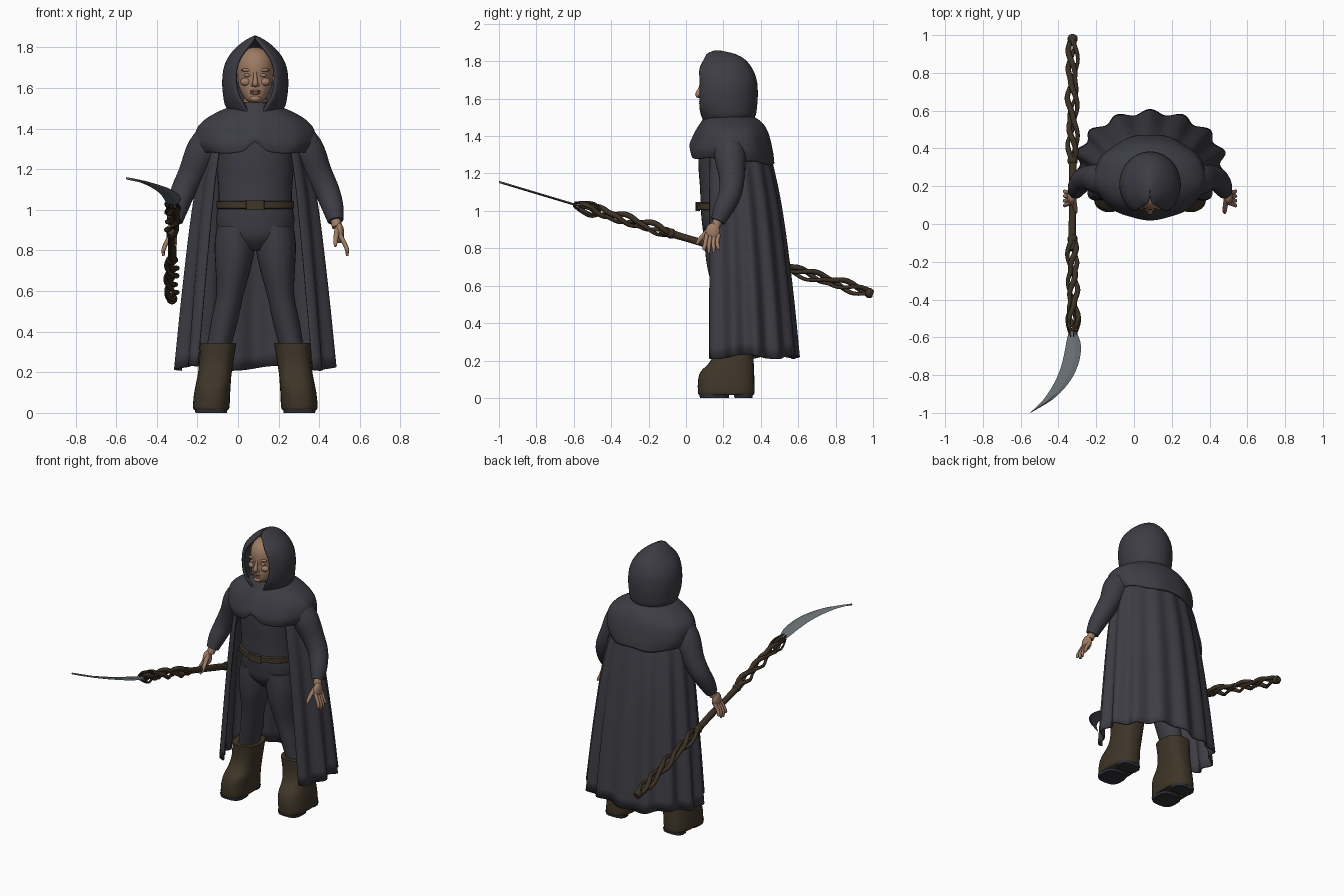
import bpy, bmesh, math
from mathutils import Vector

if "Cube" in bpy.data.objects:
    bpy.data.objects.remove(bpy.data.objects["Cube"])

CX = 0.085  # centre line of the figure


def material(name, r, g, b):
    m = bpy.data.materials.new(name)
    m.use_nodes = True
    m.diffuse_color = (r, g, b, 1)
    m.node_tree.nodes["Principled BSDF"].inputs["Base Color"].default_value = (r, g, b, 1)
    return m


robe = material("charcoal cloth", 0.046, 0.046, 0.058)
leather = material("brown leather", 0.05, 0.036, 0.021)
wood = material("dark wood", 0.045, 0.03, 0.018)
skin = material("skin", 0.34, 0.2, 0.13)
lip = material("lip", 0.25, 0.12, 0.085)
steel = material("steel", 0.13, 0.15, 0.16)
sole_mat = material("dark sole", 0.03, 0.031, 0.04)


def finish(name, bm, mat, thick=0, angle=50):
    mesh = bpy.data.meshes.new(name)
    bm.to_mesh(mesh)
    bm.free()
    ob = bpy.data.objects.new(name, mesh)
    bpy.context.collection.objects.link(ob)
    mesh.materials.append(mat)
    if thick:
        mod = ob.modifiers.new("thickness", "SOLIDIFY")
        mod.thickness = thick
        mod.offset = -1
    bpy.ops.object.select_all(action="DESELECT")
    ob.select_set(True)
    bpy.context.view_layer.objects.active = ob
    bpy.ops.object.shade_smooth_by_angle(angle=math.radians(angle))
    return ob


def smooth_rows(rows, steps):
    """Catmull-Rom interpolation of tuples."""
    out = []
    for i in range(len(rows) - 1):
        a, b, c, d = (rows[max(0, min(len(rows) - 1, i + k))] for k in (-1, 0, 1, 2))
        for s in range(steps):
            t = s / steps
            out.append([q + t / 2 * (r - p + t * (2 * p - 5 * q + 4 * r - v + t * (3 * (q - r) + v - p)))
                        for p, q, r, v in zip(a, b, c, d)])
    return out + [list(rows[-1])]


def loft(name, rows, mat, n=32, steps=4, thick=0, cap=True, power=1, shape=None, angle=50):
    """Rows run upward: z, centre x, half width, front y, back y, front gap half width."""
    bm = bmesh.new()
    rings = []
    gap = max(r[5] for r in rows) > 0
    data = smooth_rows(rows, steps)
    for i, (z, cx, hw, yf, yb, op) in enumerate(data):
        hw = max(hw, 0.003)
        a0 = math.asin(max(0, min(0.95, op / hw))) if gap else 0
        ring = []
        for j in range(n + 1 if gap else n):
            th = a0 + (2 * math.pi - 2 * a0) * j / n
            s, c = (math.copysign(abs(v) ** power, v) for v in (math.sin(th), math.cos(th)))
            k, dz = shape(th, i / (len(data) - 1)) if shape else (1, 0)
            ring.append(bm.verts.new((cx + hw * s * k, (yf + yb) / 2 - (yb - yf) / 2 * c * k, z + dz)))
        rings.append(ring)
    for lo, hi in zip(rings, rings[1:]):
        for j in range(n):
            q = (j + 1) % len(lo)
            bm.faces.new((lo[j], lo[q], hi[q], hi[j]))
    if cap and not gap:
        bm.faces.new(rings[0][::-1])
        bm.faces.new(rings[-1])
    return finish(name, bm, mat, thick, angle)


def sweep(name, path, mat, n=10, steps=4):
    """Round tube through points of x, y, z, radius."""
    bm = bmesh.new()
    rows = smooth_rows(path, steps)
    pts = [Vector(r[:3]) for r in rows]
    rings = []
    for i, p in enumerate(pts):
        d = (pts[min(i + 1, len(pts) - 1)] - pts[max(i - 1, 0)]).normalized()
        u = d.cross(Vector((1, 0.1, 0))).normalized()
        v = d.cross(u)
        rings.append([bm.verts.new(p + rows[i][3] * (u * math.cos(a) + v * math.sin(a)))
                      for a in (2 * math.pi * j / n for j in range(n))])
    for a, b in zip(rings, rings[1:]):
        for j in range(n):
            bm.faces.new((a[j], a[(j + 1) % n], b[(j + 1) % n], b[j]))
    bm.faces.new(rings[0][::-1])
    bm.faces.new(rings[-1])
    bmesh.ops.recalc_face_normals(bm, faces=bm.faces)
    return finish(name, bm, mat)


def blob(name, loc, size, mat):
    bm = bmesh.new()
    bmesh.ops.create_uvsphere(bm, u_segments=20, v_segments=12, radius=1)
    for v in bm.verts:
        v.co = Vector(loc) + Vector(a * b for a, b in zip(v.co, size))
    return finish(name, bm, mat)


def centred(*rows):
    return [(r[0], CX, *r[1:4], r[4] if len(r) > 4 else 0) for r in rows]


# Torso and belt
loft("torso", centred((0.8, 0.05, 0.15, 0.27), (0.86, 0.16, 0.1, 0.33), (0.94, 0.192, 0.085, 0.345),
     (1.03, 0.182, 0.078, 0.33), (1.12, 0.183, 0.075, 0.33), (1.25, 0.195, 0.066, 0.36),
     (1.36, 0.215, 0.07, 0.38), (1.45, 0.16, 0.09, 0.36), (1.53, 0.075, 0.11, 0.28)), robe)
loft("belt", centred((1.004, 0.185, 0.068, 0.34), (1.008, 0.19, 0.058, 0.35),
     (1.04, 0.19, 0.058, 0.35), (1.044, 0.185, 0.068, 0.34)), leather, steps=1)
loft("belt_buckle", centred((1.0, 0.045, 0.052, 0.075), (1.048, 0.045, 0.052, 0.075)),
     leather, steps=1, power=0.4)

# Cloak: fluted, open at the front
loft("cloak", centred((0.22, 0.39, 0.04, 0.595, 0.28), (0.6, 0.355, 0.05, 0.56, 0.25),
     (1.0, 0.31, 0.06, 0.51, 0.215), (1.25, 0.265, 0.07, 0.462, 0.185), (1.42, 0.21, 0.09, 0.42, 0.15)),
     robe, n=140, thick=0.01,
     shape=lambda th, t: (1 + 0.05 * (1 - t) ** 0.7 * math.cos(14 * (th - math.pi)),
                          0.012 * (1 - t) * math.sin(5 * th)))


# Shoulder cape with a notched front hem
def drape(th, t):
    front = min(th, 2 * math.pi - th)
    low = (1 - t) ** 3
    notch = 0.045 * max(0, 1 - front / 0.22)
    back = -0.035 * (1 - math.cos(th)) / 2
    return 1 + 0.012 * math.cos(9 * th) * (1 - t), low * (notch + back + 0.006 * math.cos(6 * th))


loft("shoulder_cape", centred((1.285, 0.275, 0.025, 0.475), (1.33, 0.297, 0.022, 0.468),
     (1.4, 0.29, 0.045, 0.45), (1.445, 0.25, 0.065, 0.43), (1.48, 0.19, 0.085, 0.4),
     (1.51, 0.12, 0.1, 0.35), (1.525, 0.085, 0.11, 0.3)), robe, n=96, thick=0.012, cap=False, shape=drape)

# Hood with a pointed crown
loft("hood", centred((1.475, 0.12, 0.09, 0.35, 0.035), (1.51, 0.147, 0.07, 0.372, 0.055),
     (1.56, 0.158, 0.045, 0.38, 0.085), (1.63, 0.163, 0.035, 0.384, 0.1), (1.7, 0.155, 0.035, 0.378, 0.096),
     (1.76, 0.128, 0.045, 0.355, 0.072), (1.81, 0.082, 0.085, 0.315, 0.034),
     (1.84, 0.04, 0.11, 0.26, 0.01), (1.858, 0.004, 0.15, 0.18, 0.001)), robe, n=48, thick=0.014)

# Head and face
loft("neck", centred((1.45, 0.062, 0.13, 0.26), (1.58, 0.058, 0.12, 0.26)), skin, steps=1)
loft("head", centred((1.528, 0.02, 0.095, 0.14), (1.538, 0.042, 0.082, 0.19), (1.56, 0.06, 0.077, 0.22),
     (1.6, 0.079, 0.077, 0.25), (1.65, 0.087, 0.079, 0.28), (1.69, 0.092, 0.075, 0.29),
     (1.74, 0.088, 0.083, 0.29), (1.78, 0.062, 0.112, 0.27), (1.8, 0.015, 0.16, 0.22)), skin)
sweep("nose", [(CX, 0.086, 1.685, 0.008), (CX, 0.073, 1.65, 0.01), (CX, 0.064, 1.622, 0.015),
               (CX, 0.075, 1.61, 0.009)], skin)
for i, z in enumerate((1.584, 1.574)):
    blob(("upper_lip", "lower_lip")[i], (CX, 0.079, z), (0.027, 0.009, 0.006), lip)
blob("chin", (CX, 0.085, 1.548), (0.026, 0.014, 0.015), skin)
for side, s in (("left", 1), ("right", -1)):
    blob(side + "_eyelid", (CX + s * 0.038, 0.09, 1.662), (0.018, 0.01, 0.009), skin)
    blob(side + "_brow", (CX + s * 0.04, 0.09, 1.688), (0.03, 0.011, 0.008), skin)
    blob(side + "_nostril", (CX + s * 0.014, 0.077, 1.614), (0.008, 0.01, 0.008), skin)
    blob(side + "_cheek", (CX + s * 0.047, 0.1, 1.63), (0.027, 0.02, 0.02), skin)
    blob(side + "_ear", (CX + s * 0.092, 0.185, 1.65), (0.012, 0.022, 0.034), skin)

# Limbs, mirrored about the centre line
for side, s in (("left", 1), ("right", -1)):
    def limb(rows):
        return [(z, CX + s * off, hw, yf, yb, 0) for z, off, hw, yf, yb in rows]

    def reach(rows):
        return [(CX + s * off, y, z, r) for off, y, z, r in rows]

    loft(side + "_leg", limb(((0.3, 0.185, 0.058, 0.18, 0.33), (0.45, 0.152, 0.066, 0.16, 0.33),
         (0.58, 0.125, 0.067, 0.14, 0.3), (0.72, 0.108, 0.088, 0.11, 0.32),
         (0.83, 0.1, 0.1, 0.1, 0.335), (0.92, 0.095, 0.093, 0.1, 0.33))), robe)
    loft(side + "_boot", limb(((0.015, 0.217, 0.083, 0.07, 0.36), (0.03, 0.217, 0.09, 0.064, 0.366),
         (0.09, 0.213, 0.089, 0.064, 0.366), (0.14, 0.207, 0.086, 0.078, 0.364),
         (0.19, 0.2, 0.083, 0.125, 0.362), (0.25, 0.192, 0.084, 0.15, 0.36),
         (0.345, 0.182, 0.089, 0.15, 0.362))), leather, power=0.8)
    loft(side + "_sole", limb(((0.0, 0.217, 0.078, 0.075, 0.23), (0.02, 0.217, 0.08, 0.07, 0.23))),
         sole_mat, steps=1, power=0.7)
    loft(side + "_heel", limb(((0.0, 0.217, 0.07, 0.26, 0.355), (0.02, 0.217, 0.075, 0.255, 0.358))),
         sole_mat, steps=1, power=0.7)
    sweep(side + "_sleeve", reach(((0.17, 0.23, 1.4, 0.075), (0.25, 0.235, 1.3, 0.085),
          (0.31, 0.245, 1.18, 0.069), (0.355, 0.235, 1.09, 0.061), (0.382, 0.2, 1.01, 0.053),
          (0.395, 0.17, 0.945, 0.039))), robe, n=24)
    sweep(side + "_wrist", reach(((0.392, 0.175, 0.96, 0.026), (0.403, 0.158, 0.915, 0.025))), skin)
    blob(side + "_palm", (CX + s * 0.415, 0.143, 0.885), (0.023, 0.04, 0.05), skin)
    for k in range(4):
        y = 0.112 + 0.021 * k
        drop = (0.79, 0.772, 0.775, 0.795)[k]
        sweep(f"{side}_finger_{k + 1}", reach(((0.418, y, 0.875, 0.012), (0.44, y - 0.008, 0.833, 0.011),
              (0.452, y - 0.014 + 0.004 * k, 0.803, 0.01), (0.452, y - 0.016 + 0.005 * k, drop, 0.006))), skin)
    sweep(side + "_thumb", reach(((0.405, 0.13, 0.905, 0.015), (0.398, 0.095, 0.87, 0.013),
          (0.395, 0.068, 0.84, 0.011), (0.395, 0.058, 0.82, 0.006))), skin)


# Scythe: everything lies along one sloping line
def on_shaft(y, u=0, v=0, r=0.01):
    return (-0.325 + u, y + v * 0.287, 0.855 - 0.3 * y + v * 0.958, r)


sweep("scythe_handle", [on_shaft(0.37, r=0.02), on_shaft(0.2, 0.002, 0.002, 0.021),
                        on_shaft(0.0, -0.002, 0, 0.019), on_shaft(-0.14, r=0.023)], wood, n=14)
for part, y0, y1 in (("rear", 0.34, 0.975), ("front", -0.09, -0.57)):
    for k in range(3):
        path = []
        for i in range(29):
            t = i / 28
            a = 2 * math.pi * (t * abs(y1 - y0) / 0.4 + k / 3)
            spread = 0.012 + 0.016 * abs(math.sin(math.pi * t * 3))
            path.append(on_shaft(y0 + (y1 - y0) * t, spread * math.cos(a), spread * math.sin(a),
                                 0.0125 + 0.003 * math.sin(9 * t + 2 * k)))
        sweep(f"{part}_twisted_branch_{k + 1}", path, wood, n=8, steps=2)
for k, y in enumerate((0.98, 0.335, -0.08)):
    sweep(f"shaft_knot_{k + 1}", [on_shaft(y + 0.02, r=0.018), on_shaft(y + 0.008, r=0.026),
          on_shaft(y - 0.008, r=0.026), on_shaft(y - 0.02, r=0.018)], wood, n=12)

# Curling twigs that clasp the blade
for k in range(5):
    a = 2 * math.pi * k / 5
    u, v = math.cos(a), math.sin(a)
    sweep(f"blade_twig_{k + 1}", [on_shaft(y, w * u, w * v, r) for y, w, r in
          ((-0.46, 0.015, 0.008), (-0.5, 0.038, 0.007), (-0.55, 0.03, 0.006), (-0.6, 0.012, 0.003))], wood, n=6)

# Crescent blade: rows of y, inner x, outer x
bm = bmesh.new()
rows = []
for y, inner, outer in smooth_rows([(-0.55, -0.34, -0.315), (-0.62, -0.357, -0.285), (-0.69, -0.37, -0.283),
                                    (-0.77, -0.391, -0.305), (-0.85, -0.427, -0.352),
                                    (-0.93, -0.48, -0.432), (-1.0, -0.551, -0.549)], 4):
    z = 0.855 - 0.3 * y
    mid = inner * 0.35 + outer * 0.65
    rows.append([bm.verts.new(p) for p in ((inner, y, z), (mid, y, z + 0.006), (outer, y, z), (mid, y, z - 0.006))])
for a, b in zip(rows, rows[1:]):
    for j in range(4):
        bm.faces.new((a[j], a[(j + 1) % 4], b[(j + 1) % 4], b[j]))
bm.faces.new(rows[0])
bm.faces.new(rows[-1])
bmesh.ops.recalc_face_normals(bm, faces=bm.faces)
finish("scythe_blade", bm, steel, angle=10)
